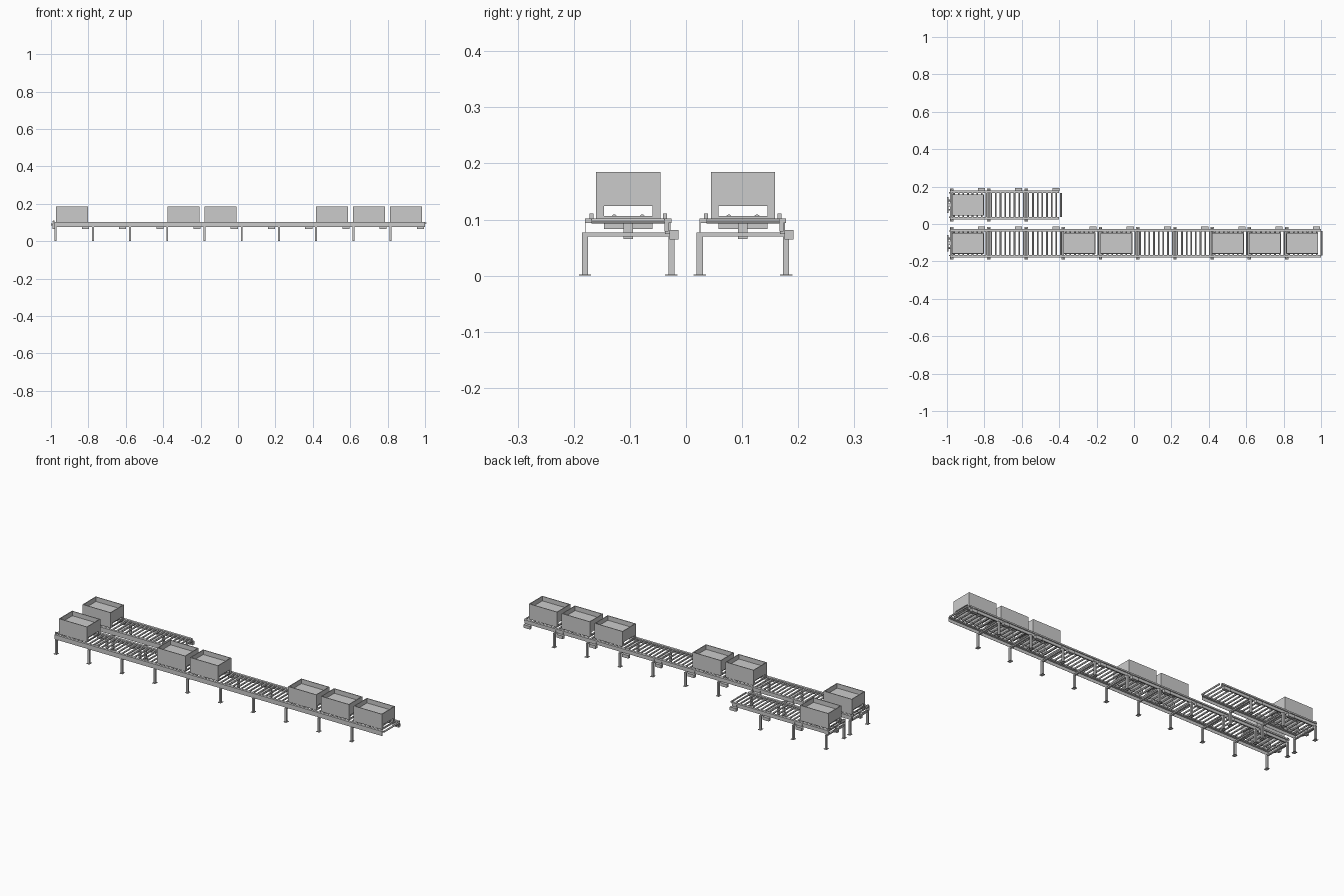
import bpy, bmesh, math
from mathutils import Matrix, Vector

cube = bpy.data.objects.get("Cube")
if cube:
    bpy.data.objects.remove(cube, do_unlink=True)

grey = bpy.data.materials.new("plain grey")
grey.use_nodes = True
GREY = (0.6, 0.6, 0.6, 1)
grey.diffuse_color = GREY
grey.node_tree.nodes["Principled BSDF"].inputs["Base Color"].default_value = GREY

PITCH = 0.199      # distance between leg frames
START = -0.975     # first leg frame
ROLLERS = 8        # rollers in each bay


def box(bm, x, y, z):
    """Add a box given (low, high) ranges."""
    mid = Vector([sum(r) / 2 for r in (x, y, z)])
    size = [r[1] - r[0] for r in (x, y, z)]
    bmesh.ops.create_cube(bm, size=1, matrix=Matrix.Translation(mid) @ Matrix.Diagonal((*size, 1)))


def rod(bm, centre, radius, length, axis):
    """Add a cylinder lying along the x or y axis."""
    turn = Matrix.Rotation(math.pi / 2, 4, "Y" if axis == "x" else "X")
    bmesh.ops.create_cone(bm, cap_ends=True, segments=12, radius1=radius, radius2=radius,
                          depth=length, matrix=Matrix.Translation(centre) @ turn)


def finish(bm, name, smooth=False):
    mesh = bpy.data.meshes.new(name)
    bm.to_mesh(mesh)
    bm.free()
    mesh.materials.append(grey)
    obj = bpy.data.objects.new(name, mesh)
    bpy.context.collection.objects.link(obj)
    if smooth:
        bpy.ops.object.select_all(action="DESELECT")
        obj.select_set(True)
        bpy.context.view_layer.objects.active = obj
        bpy.ops.object.shade_smooth_by_angle()


def about(y, half):
    return (y - half, y + half)


def build_tote(name, x, c):
    """Shallow open bin with a high floor and a slot low in each end wall."""
    bm = bmesh.new()
    low, top, wall = 0.101, 0.185, 0.004
    hx, hy, slot = 0.0855, 0.0572, 0.0435
    for s in (-1, 1):
        box(bm, about(x, hx), about(c + s * (hy - wall / 2), wall / 2), (low, top))
        end = about(x + s * (hx - wall / 2), wall / 2)
        inner = hy - wall
        box(bm, end, about(c, inner), (0.124, top))
        box(bm, end, about(c, inner), (low, 0.106))
        for t in (-1, 1):
            box(bm, end, about(c + t * (inner + slot) / 2, (inner - slot) / 2), (0.106, 0.124))
    box(bm, about(x, hx - wall), about(c, hy - wall), (0.157, 0.16))
    finish(bm, name)


def build_line(name, c, bays, end, tote_bays):
    legs = [START + PITCH * k for k in range(bays)]

    # Side rails, thin front skirt and the deeper drive channel on the rear side
    bm = bmesh.new()
    for s in (-1, 1):
        box(bm, (-0.985, end), about(c + s * 0.0705, 0.0065), (0.094, 0.102))
    box(bm, (-0.985, end), about(c - 0.0765, 0.0005), (0.077, 0.094))
    box(bm, (-0.985, end), (c + 0.065, c + 0.072), (0.079, 0.094))
    finish(bm, name + "_rails")

    # Rollers
    bm = bmesh.new()
    step = PITCH / ROLLERS
    for i in range(bays * ROLLERS):
        rod(bm, (START + step * (i + 0.5), c, 0.097), 0.0045, 0.13, "y")
    finish(bm, name + "_rollers", True)

    # Leg frames with feet, crossbeams and a rear bracket
    bm = bmesh.new()
    for x in legs:
        for s in (-1, 1):
            y = c + s * 0.077
            box(bm, about(x, 0.005), about(y, 0.0055), (0.002, 0.077))
            box(bm, about(x, 0.009), about(y, 0.011), (0, 0.002))
        box(bm, about(x, 0.005), about(c, 0.072), (0.07, 0.077))
        box(bm, about(x, 0.005), about(c + 0.0695, 0.0035), (0.077, 0.094))
    finish(bm, name + "_legs")

    # Drive boxes hung on the rear side of every bay
    bm = bmesh.new()
    for x in legs:
        middle = x + 0.159
        box(bm, about(middle, 0.019), (c + 0.074, c + 0.09), (0.064, 0.081))
        box(bm, about(middle, 0.012), (c + 0.066, c + 0.075), (0.074, 0.094))
    finish(bm, name + "_drive_boxes")

    # End stop with wheels, bracket and guide posts
    bm = bmesh.new()
    box(bm, (-1.0, -0.993), about(c, 0.0435), (0.083, 0.094))
    box(bm, (-0.993, -0.981), about(c, 0.0085), (0.065, 0.094))
    for s in (-1, 1):
        rod(bm, (-0.986, c + s * 0.025, 0.104), 0.005, 0.01, "x")
        box(bm, (-0.99, -0.98), about(c + s * 0.0655, 0.0035), (0.1, 0.111))
    box(bm, (-0.985, -0.977), about(c, 0.066), (0.094, 0.1))
    finish(bm, name + "_end_stop", True)

    for k in tote_bays:
        build_tote(f"{name}_tote_{k + 1}", -0.888 + 0.1985 * k, c)


build_line("long_conveyor", -0.103, 10, 1.0, (0, 3, 4, 7, 8, 9))
build_line("short_conveyor", 0.1015, 3, -0.4, (0,))
